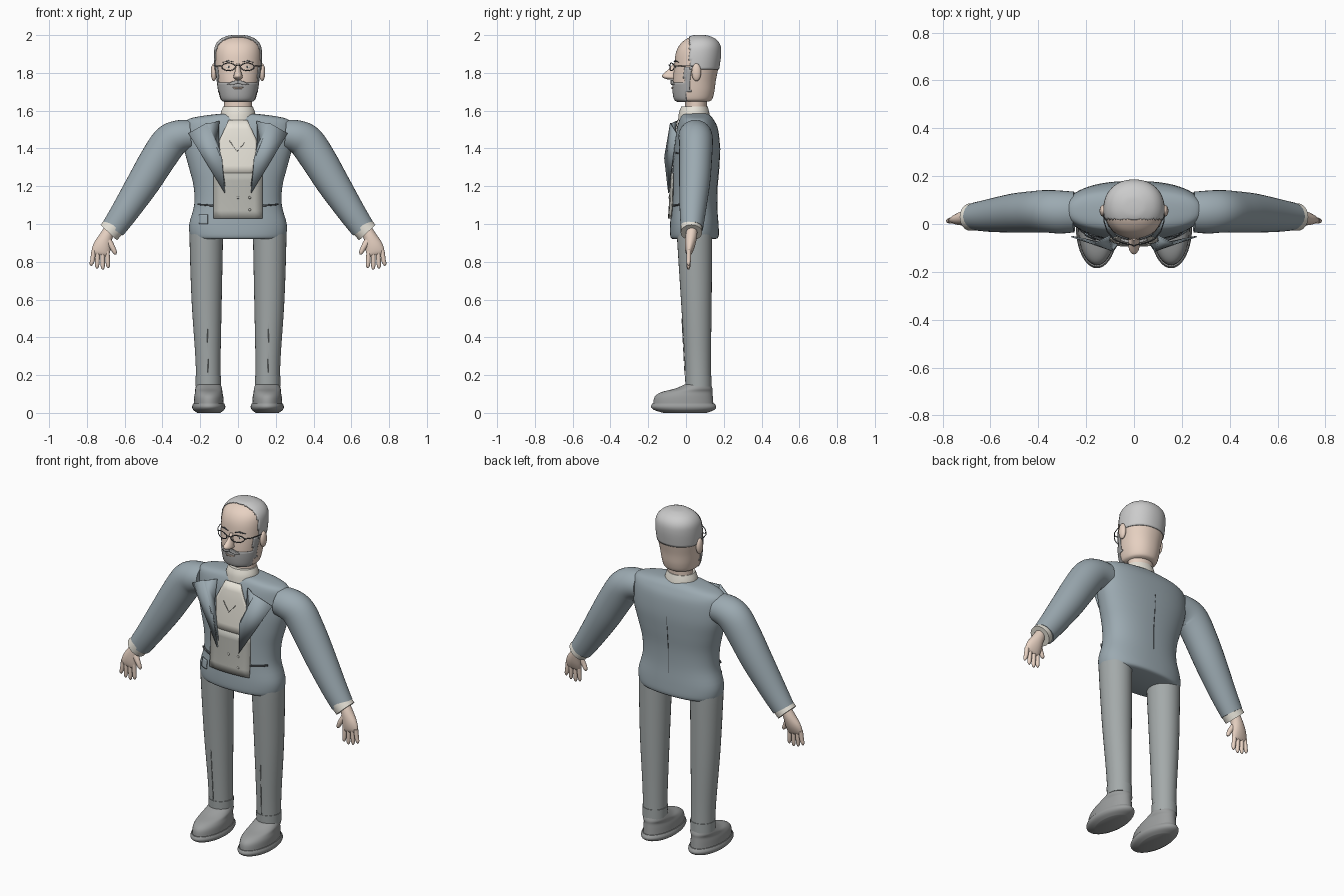
import bpy, bmesh, math
from mathutils import Vector, Matrix
from mathutils.bvhtree import BVHTree

if "Cube" in bpy.data.objects:
    bpy.data.objects.remove(bpy.data.objects["Cube"])

COLORS = dict(skin=(.80, .64, .54), jacket=(.33, .40, .44), trousers=(.37, .40, .40), shoe=(.33, .34, .34),
              hair=(.58, .58, .59), shirt=(.80, .77, .69), vest=(.48, .48, .44), dark=(.08, .09, .10),
              beard=(.42, .42, .42))
MATS = {}
for key, rgb in COLORS.items():
    MATS[key] = bpy.data.materials.new(key)
    MATS[key].diffuse_color = (*rgb, 1)


def finish(name, bm, color, mirror=False, angle=40):
    bmesh.ops.recalc_face_normals(bm, faces=bm.faces)
    me = bpy.data.meshes.new(name)
    bm.to_mesh(me)
    bm.free()
    me.materials.append(MATS[color])
    me.shade_smooth()
    me.set_sharp_from_angle(angle=math.radians(angle))
    ob = bpy.data.objects.new(name, me)
    bpy.context.collection.objects.link(ob)
    if mirror:
        ob.modifiers.new("mirror", 'MIRROR').use_mirror_merge = False
    return ob


def refine(rows, steps):
    """Catmull-Rom interpolation of section rows."""
    out = []
    for i in range(len(rows) - 1):
        a, b, c, d = (rows[min(max(i + k, 0), len(rows) - 1)] for k in (-1, 0, 1, 2))
        for s in range(steps):
            t = s / steps
            out.append([.5 * (2*q + (r-p)*t + (2*p-5*q+4*r-w)*t*t + (3*q-p-3*r+w)*t**3)
                        for p, q, r, w in zip(a, b, c, d)])
    return out + [list(rows[-1])]


def loft(name, rows, color, mirror=False, n=32, steps=4, power=2.0, angle=40):
    """Rows are (x, z, y front, y back, half width); rings stand across the path in the xz plane."""
    rows = refine(rows, steps)
    bm = bmesh.new()
    rings = []
    for i, (x, z, y0, y1, w) in enumerate(rows):
        p, q = rows[max(i - 1, 0)], rows[min(i + 1, len(rows) - 1)]
        side = Vector((q[1] - p[1], 0, p[0] - q[0])).normalized()
        ring = []
        for k in range(n):
            a = math.tau * k / n
            c, s = math.cos(a), math.sin(a)
            c, s = (math.copysign(abs(v) ** (2 / power), v) for v in (c, s))
            ring.append(bm.verts.new(Vector((x, (y0+y1)/2 + s*(y1-y0)/2, z)) + side * c * w))
        rings.append(ring)
    for a, b in zip(rings, rings[1:]):
        for k in range(n):
            bm.faces.new((a[k], a[(k+1) % n], b[(k+1) % n], b[k]))
    bm.faces.new(rings[0])
    bm.faces.new(rings[-1])
    return finish(name, bm, color, mirror, angle)


def ball(name, loc, scale, color, mirror=False):
    bm = bmesh.new()
    bmesh.ops.create_uvsphere(bm, u_segments=20, v_segments=12, radius=1,
                              matrix=Matrix.Translation(loc) @ Matrix.Diagonal((*scale, 1)))
    return finish(name, bm, color, mirror)


def tree_of(ob):
    return BVHTree.FromPolygons([v.co for v in ob.data.vertices], [p.vertices[:] for p in ob.data.polygons])


def patch(name, pts, color, tree=None, mirror=False, thick=.006, lift=.003):
    """Thin sheet; xz outlines are draped on the front of a body, xyz outlines stay as given."""
    bm = bmesh.new()
    bm.faces.new([bm.verts.new((p[0], p[1] if len(p) == 3 else -.08, p[-1])) for p in pts])
    bmesh.ops.triangulate(bm, faces=bm.faces)
    if tree:
        bmesh.ops.subdivide_edges(bm, edges=bm.edges, cuts=5, use_grid_fill=True)
        for v in bm.verts:
            hit = tree.ray_cast(Vector((v.co.x, -1, v.co.z)), Vector((0, 1, 0)))[0]
            if hit:
                v.co.y = hit.y - lift
    ob = finish(name, bm, color, mirror)
    mod = ob.modifiers.new("thickness", 'SOLIDIFY')
    mod.thickness, mod.offset = thick, 0
    return ob


def shell(name, src, test, color, thick=.005):
    """Raised layer copied from the part of a body where test(center) holds."""
    bm = bmesh.new()
    bm.from_mesh(src.data)
    bmesh.ops.delete(bm, geom=[f for f in bm.faces if not test(f.calc_center_median())], context='FACES')
    ob = finish(name, bm, color)
    mod = ob.modifiers.new("thickness", 'SOLIDIFY')
    mod.thickness, mod.offset = thick, 1
    return ob


def wire(name, pts, r, color="dark", mirror=False, cyclic=False):
    cu = bpy.data.curves.new(name, 'CURVE')
    cu.dimensions, cu.bevel_depth, cu.bevel_resolution = '3D', r, 1
    sp = cu.splines.new('POLY')
    sp.points.add(len(pts) - 1)
    for p, co in zip(sp.points, pts):
        p.co = (*co, 1)
    sp.use_cyclic_u = cyclic
    cu.materials.append(MATS[color])
    ob = bpy.data.objects.new(name, cu)
    bpy.context.collection.objects.link(ob)
    if mirror:
        ob.modifiers.new("mirror", 'MIRROR').use_mirror_merge = False
    return ob


# Jacket body
jacket = loft("jacket_body", [
    (0, .92, -.07, .155, .235), (0, .935, -.083, .173, .253), (0, 1.0, -.084, .172, .258), (0, 1.1, -.078, .165, .232),
    (0, 1.2, -.074, .166, .235), (0, 1.3, -.07, .175, .26), (0, 1.4, -.062, .18, .285), (0, 1.5, -.05, .17, .288),
    (0, 1.55, -.036, .148, .272), (0, 1.572, -.025, .13, .19), (0, 1.585, -.015, .115, .08)],
    "jacket", n=64, power=2.3)
body = tree_of(jacket)

# Sleeves, cuffs and hands
loft("sleeve", [(.25, 1.47, -.035, .135, .08), (.31, 1.462, -.04, .14, .088), (.365, 1.43, -.036, .142, .095),
                (.43, 1.335, -.036, .137, .093), (.50, 1.22, -.036, .128, .087), (.60, 1.065, -.033, .105, .073),
                (.662, .975, -.027, .09, .064)], "jacket", True)
loft("shirt_cuff", [(.652, .99, -.028, .086, .06), (.685, .955, -.028, .086, .06)], "shirt", True, steps=1)
loft("palm", [(.68, .97, .003, .06, .03), (.70, .93, -.004, .058, .036), (.718, .885, -.006, .048, .047),
              (.728, .85, -.002, .034, .048), (.731, .835, .006, .024, .04)], "skin", True, n=20)
for i, (x0, x1, z1) in enumerate([(.692, .688, .767), (.717, .716, .758), (.742, .746, .764), (.764, .776, .778)]):
    loft(f"finger_{i + 1}", [(x0, .86, .002, .028, .012), ((x0+x1)/2, .81, .002, .026, .012),
                             (x1, z1 + .012, .004, .022, .010), (x1, z1, .010, .016, .003)], "skin", True, n=12)
loft("thumb", [(.69, .915, .0, .04, .02), (.667, .88, -.002, .026, .015), (.652, .85, 0, .022, .011),
               (.649, .838, .007, .015, .004)], "skin", True, n=12)

# Trousers with turn-ups and creases
loft("trouser_leg", [(.167, .98, -.05, .138, .088), (.168, .9, -.046, .138, .088), (.166, .6, -.027, .136, .080),
                     (.159, .3, -.008, .132, .067), (.157, .14, 0, .132, .064)], "trousers", True)
loft("trouser_turnup", [(.157, .14, -.003, .135, .067), (.157, .195, -.005, .135, .068)], "trousers", True, steps=1)
wire("trouser_crease", [(.163, -.022, .5), (.158, -.006, .2)], .002, "trousers", True)

# Shoes
loft("shoe_sole", [(.155, 0, -.12, .11, .06), (.155, .015, -.168, .148, .081), (.155, .032, -.185, .16, .088),
                   (.155, .05, -.178, .15, .083)], "shoe", True, n=40)
loft("shoe_upper", [(.155, .045, -.173, .145, .079), (.155, .085, -.166, .142, .077), (.155, .11, -.13, .14, .072),
                    (.155, .128, -.06, .14, .071), (.155, .15, -.008, .132, .064)], "shoe", True, n=40)

# Shirt, collar, waistcoat and buttons
loft("shirt_collar", [(0, 1.55, -.042, .13, .095), (0, 1.59, -.037, .123, .09), (0, 1.622, -.025, .115, .078)],
     "shirt", n=40)
patch("shirt_front", [(-.05, 1.55), (.05, 1.55), (.10, 1.44), (.085, 1.26), (-.085, 1.26), (-.10, 1.44)],
      "shirt", body, lift=.008)
patch("waistcoat", [(-.13, 1.03), (.13, 1.03), (.13, 1.27), (-.13, 1.27)], "vest", body, lift=.010)
wire("shirt_fold", [(-.045, -.073, 1.44), (-.005, -.08, 1.385), (.035, -.075, 1.43)], .002, "vest")
for i, x in enumerate((0, .062)):
    for j, z in enumerate((1.14, 1.075)):
        ball(f"waistcoat_button_{i}_{j}", (x, -.088, z), (.007, .005, .007), "vest")

# Lapels, pockets and back seam
patch("lapel", [(.165, -.082, 1.535), (.262, -.052, 1.48), (.07, -.092, 1.165), (.085, -.113, 1.35)],
      "jacket", mirror=True)
patch("collar_fold", [(.10, -.05, 1.545), (.165, -.082, 1.53), (.095, -.113, 1.37), (.07, -.085, 1.20),
                      (.105, -.07, 1.42)], "jacket", mirror=True)
patch("side_pocket", [(.13, 1.092), (.21, 1.10), (.21, 1.108), (.13, 1.102)], "dark", body, True, .014)
patch("breast_pocket", [(.155, 1.372), (.19, 1.37), (.19, 1.378), (.155, 1.38)], "dark", body, True)
patch("pocket_flap", [(-.205, 1.0), (-.16, 1.0), (-.16, 1.05), (-.205, 1.05)], "jacket", body)
wire("back_seam", [(0, .167, 1.0 + .0), (0, .165, 1.1), (0, .166, 1.2), (0, .175, 1.3), (0, .18, 1.4)], .002)

# Neck and head
loft("neck", [(0, 1.57, -.005, .11, .073), (0, 1.67, -.005, .112, .073)], "skin", steps=1)
head = loft("head", [
    (0, 1.648, -.04, .12, .075), (0, 1.66, -.06, .138, .092), (0, 1.70, -.068, .15, .103), (0, 1.76, -.069, .158, .112),
    (0, 1.83, -.063, .172, .121), (0, 1.90, -.055, .181, .123), (0, 1.945, -.036, .177, .115), (0, 1.975, -.005, .155, .09),
    (0, 1.992, .03, .118, .05), (0, 1.996, .06, .085, .015)], "skin", n=72, steps=6, power=2.15)
face = tree_of(head)
shell("hair", head, lambda c: c.y > .02 and c.z > 1.82, "hair")
shell("beard", head, lambda c: (c.y < .005 and c.z < 1.752) or (-.01 < c.y < .025 and 1.7 < c.z < 1.83), "beard", .003)
ball("ear", (.128, .055, 1.803), (.016, .025, .047), "skin", True)

# Face details
loft("nose", [(0, 1.85, -.068, -.04, .010), (0, 1.82, -.092, -.04, .013), (0, 1.79, -.125, -.04, .022),
              (0, 1.775, -.122, -.04, .024), (0, 1.766, -.10, -.04, .015)], "skin", n=20)
ball("eye", (.047, -.045, 1.83), (.018, .010, .009), "shirt", True)
ball("pupil", (.047, -.054, 1.83), (.006, .003, .006), "dark", True)
patch("eyebrow", [(.022, 1.858), (.05, 1.867), (.08, 1.856), (.05, 1.860)], "dark", face, True, .008)
patch("moustache", [(0, 1.745), (.03, 1.735), (.055, 1.74), (.025, 1.757), (0, 1.762)], "beard", face, True, .012, .006)
patch("mouth", [(-.03, 1.724), (.03, 1.724), (.02, 1.716), (-.02, 1.716)], "skin", face, lift=.006)

# Glasses
rim = []
for k in range(28):
    a = math.tau * k / 28
    x = .05 + .036 * math.cos(a)
    rim.append((x, -.086 + 3.2 * x * x, 1.832 + .02 * math.sin(a)))
wire("glasses_rim", rim, .0025, "dark", True, True)
wire("glasses_bridge", [(-.014, -.086, 1.837), (0, -.092, 1.842), (.014, -.086, 1.837)], .0025)
wire("glasses_temple", [(.086, -.062, 1.836), (.112, -.03, 1.836), (.125, .01, 1.838), (.128, .06, 1.836)],
     .0025, "dark", True)

for m in bpy.data.materials:
    if m.users and not m.is_grease_pencil:
        m.use_nodes = True
        m.node_tree.nodes["Principled BSDF"].inputs["Base Color"].default_value = m.diffuse_color
